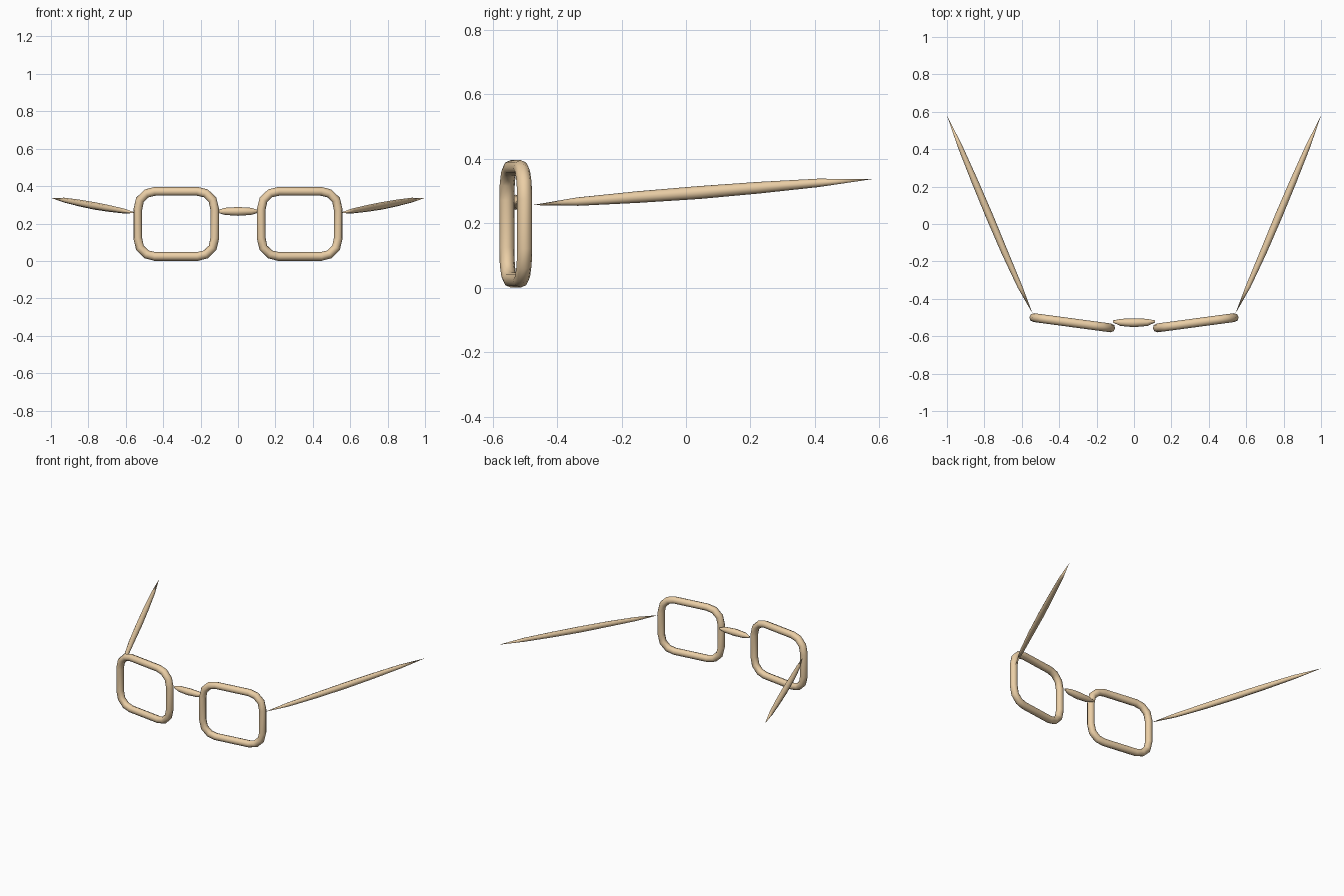
import bpy, bmesh, math
from mathutils import Vector

if "Cube" in bpy.data.objects:
    bpy.data.objects.remove(bpy.data.objects["Cube"])

SIDES = 8
mat = bpy.data.materials.new("tan_frame")
mat.diffuse_color = (0.83, 0.62, 0.38, 1)
mat.use_nodes = True
mat.node_tree.nodes["Principled BSDF"].inputs["Base Color"].default_value = mat.diffuse_color


def tube(name, path, radii, closed=False):
    """Sweep a round section along a path; radius 0 makes a pointed end."""
    pts = [Vector(p) for p in path]
    n = len(pts)
    bm = bmesh.new()
    rings = []
    # Reference axis: ring normal for closed loops, world up for open spindles
    if closed:
        ref = (pts[n // 4] - pts[0]).cross(pts[n // 2] - pts[0]).normalized()
    else:
        ref = Vector((0, 0, 1))
    for i, p in enumerate(pts):
        if radii[i] == 0:
            rings.append([bm.verts.new(p)] * SIDES)
            continue
        before = pts[i - 1] if closed or i else p
        after = pts[(i + 1) % n] if closed or i < n - 1 else p
        t = ((p - before).normalized() + (after - p).normalized()).normalized()
        u = t.cross(ref).normalized()
        v = t.cross(u)
        rings.append([bm.verts.new(p + radii[i] * (math.cos(a) * u + math.sin(a) * v))
                      for a in (2 * math.pi * k / SIDES for k in range(SIDES))])
    for i in range(n if closed else n - 1):
        a, b = rings[i], rings[(i + 1) % n]
        for k in range(SIDES):
            j = (k + 1) % SIDES
            face = list(dict.fromkeys((a[k], a[j], b[j], b[k])))
            bm.faces.new(face).smooth = True
    if not closed:
        # Close blunt ends
        for ring, r in ((rings[0], radii[0]), (rings[-1], radii[-1])):
            if r:
                bm.faces.new(ring)
    bmesh.ops.recalc_face_normals(bm, faces=bm.faces)
    me = bpy.data.meshes.new(name)
    bm.to_mesh(me)
    bm.free()
    me.materials.append(mat)
    ob = bpy.data.objects.new(name, me)
    bpy.context.collection.objects.link(ob)
    return ob


# One rounded corner of the rim, mirrored to the other three
corner = [(0.208, 0.075), (0.196, 0.128), (0.16, 0.163), (0.115, 0.174)]
outline = (corner + [(-x, z) for x, z in reversed(corner)]
           + [(-x, -z) for x, z in corner] + [(x, -z) for x, z in reversed(corner)])

# Temple arm centreline and taper
temple = [(0.542, -0.479, 0.256), (0.61, -0.335, 0.267), (0.692, -0.15, 0.281),
          (0.772, 0.04, 0.295), (0.85, 0.225, 0.310), (0.928, 0.41, 0.325),
          (1.0, 0.58, 0.337)]
temple_r = [0, 0.013, 0.018, 0.020, 0.018, 0.013, 0]

for side, label in ((-1, "left"), (1, "right")):
    # Rim, angled back towards its outer edge
    rim = [(side * (0.33 + x * 0.991), -0.528 + x * 0.133, 0.198 + z) for x, z in outline]
    tube(label + "_rim", rim, [0.0235] * len(rim), closed=True)
    tube(label + "_temple", [(side * x, y, z) for x, y, z in temple], temple_r)

# Nose bridge
tube("bridge", [(-0.112, -0.521, 0.265), (-0.07, -0.526, 0.265), (0, -0.528, 0.265),
                (0.07, -0.526, 0.265), (0.112, -0.521, 0.265)],
     [0.006, 0.019, 0.0235, 0.019, 0.006])
